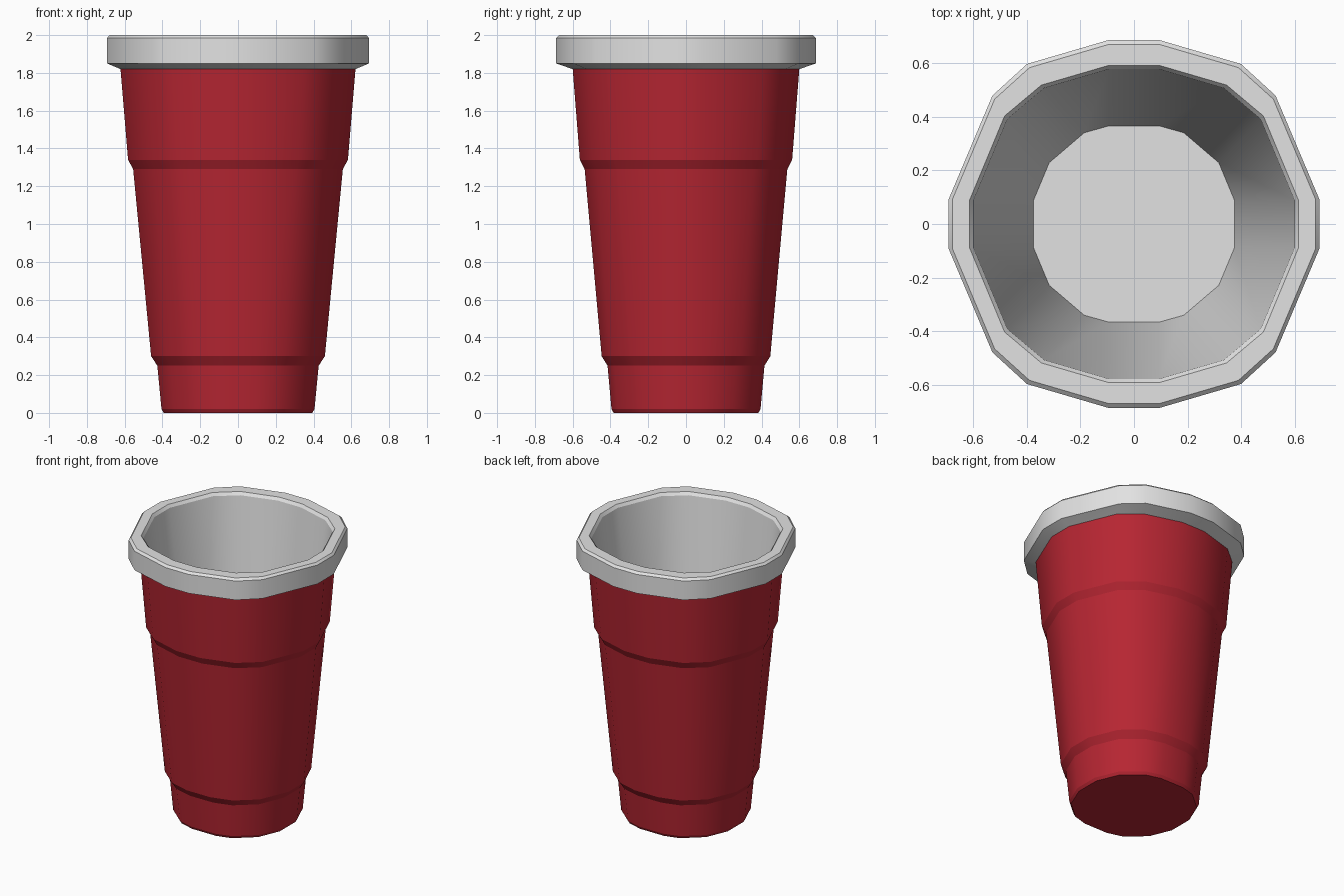
import bpy, bmesh

if "Cube" in bpy.data.objects:
    bpy.data.objects.remove(bpy.data.objects["Cube"])

def material(name, rgb):
    m = bpy.data.materials.new(name)
    m.diffuse_color = (*rgb, 1)
    m.use_nodes = True
    m.node_tree.nodes["Principled BSDF"].inputs["Base Color"].default_value = m.diffuse_color
    return m

red = material("red plastic", (0.47, 0.019, 0.032))
white = material("white plastic", (0.76, 0.76, 0.76))

# Quarter cross-sections (rounded irregular polygon) at three half-widths
KEYS = [
    (0.376, [(.376, .087), (.317, .229), (.186, .341), (.093, .367)]),
    (0.600, [(.600, .088), (.473, .393), (.336, .508), (.093, .579)]),
    (0.693, [(.693, .092), (.529, .480), (.400, .598), (.093, .688)]),
]

def section(r):
    (r0, a), (r1, b) = KEYS[:2] if r < 0.6 else KEYS[1:]
    if 0.6 < r < 0.63:                      # body flare continues the wall shape
        (r0, a), (r1, b) = KEYS[:2]
    t = (r - r0) / (r1 - r0)
    q = [(p[0] + t * (s[0] - p[0]), p[1] + t * (s[1] - p[1])) for p, s in zip(a, b)]
    return (q + [(-x, y) for x, y in reversed(q)]
            + [(-x, -y) for x, y in q] + [(x, -y) for x, y in reversed(q)])

def loft(name, profile, mat, cap_start=False, cap_end=False):
    bm = bmesh.new()
    rings = [[bm.verts.new((x, y, z)) for x, y in section(r)] for r, z in profile]
    for lo, hi in zip(rings, rings[1:]):
        n = len(lo)
        for i in range(n):
            j = (i + 1) % n
            bm.faces.new((lo[i], lo[j], hi[j], hi[i])).smooth = True
    if cap_start:
        bm.faces.new(rings[0][::-1])
    if cap_end:
        bm.faces.new(rings[-1])
    # keep every horizontal ring crisp
    for e in bm.edges:
        if abs(e.verts[0].co.z - e.verts[1].co.z) < 1e-5:
            e.smooth = False
    me = bpy.data.meshes.new(name)
    bm.to_mesh(me)
    bm.free()
    me.materials.append(mat)
    ob = bpy.data.objects.new(name, me)
    bpy.context.collection.objects.link(ob)
    return ob

# Red outer wall with two steps and a closed base
loft("cup_body", [(.393, 0), (.405, .02), (.427, .25), (.460, .30),
                  (.555, 1.29), (.582, 1.34), (.622, 1.82)], red, cap_start=True)

# White rolled rim, inner wall and floor
loft("rim_and_lining", [(.622, 1.82), (.693, 1.85), (.693, 1.985), (.679, 2.0),
                        (.615, 2.0), (.600, 1.98), (.376, .03)], white, cap_end=True)
